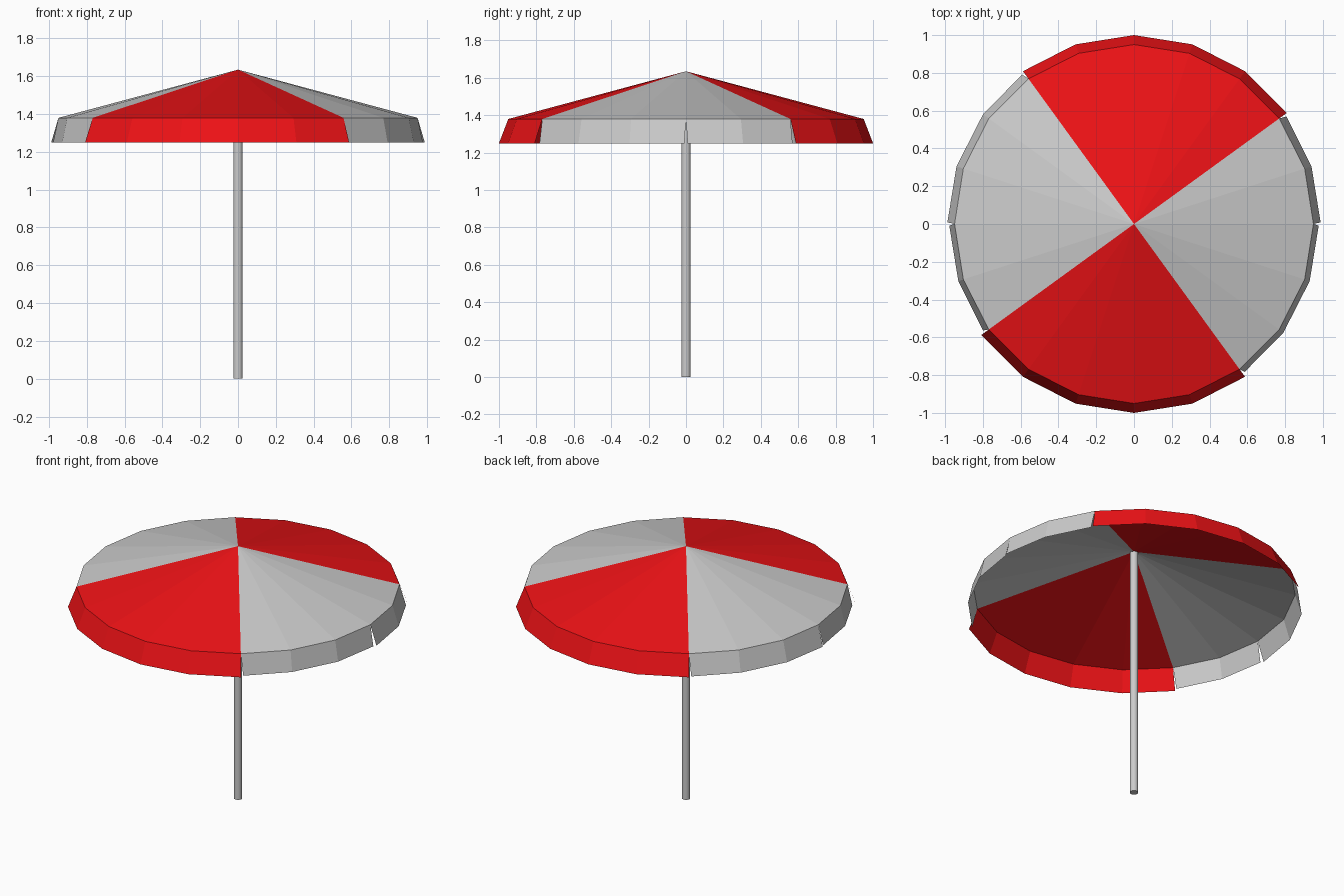
import bpy, bmesh
from math import radians, sin, cos

if "Cube" in bpy.data.objects:
    bpy.data.objects.remove(bpy.data.objects["Cube"])

STEP = 18                      # 20-sided canopy
APEX_Z, EAVE_Z, HEM_Z = 1.635, 1.38, 1.25
EAVE_R = 0.95

red = bpy.data.materials.new("red_cloth")
red.diffuse_color = (0.85, 0.006, 0.008, 1)
red.use_nodes = True
red.node_tree.nodes["Principled BSDF"].inputs["Base Color"].default_value = red.diffuse_color


def ring_point(radius, deg, z):
    a = radians(deg)
    return (radius * cos(a), radius * sin(a), z)


def finish(name, bm, mat=None):
    me = bpy.data.meshes.new(name)
    bm.to_mesh(me)
    bm.free()
    ob = bpy.data.objects.new(name, me)
    bpy.context.collection.objects.link(ob)
    if mat:
        me.materials.append(mat)
    return ob


def roof_panel(name, start, mat=None):
    """Quarter of the sloping cone."""
    bm = bmesh.new()
    apex = bm.verts.new((0, 0, APEX_Z))
    rim = [bm.verts.new(ring_point(EAVE_R, start + i * STEP, EAVE_Z)) for i in range(6)]
    for a, b in zip(rim, rim[1:]):
        bm.faces.new((apex, a, b))
    finish(name, bm, mat)


def valance(name, start, end, hem_r, gap_start=0, gap_end=0, mat=None):
    """Flared hanging strip; the gaps (degrees) open a slit at its lower ends."""
    bm = bmesh.new()
    angles = [start] + [a for a in range(-360, 361, STEP) if start < a < end] + [end]
    top = [bm.verts.new(ring_point(EAVE_R, a, EAVE_Z)) for a in angles]
    angles[0] += gap_start
    angles[-1] -= gap_end
    low = [bm.verts.new(ring_point(hem_r, a, HEM_Z)) for a in angles]
    for i in range(len(top) - 1):
        bm.faces.new((top[i], low[i], low[i + 1], top[i + 1]))
    finish(name, bm, mat)


# Four roof panels
roof_panel("roof_back", 36, red)
roof_panel("roof_left", 126)
roof_panel("roof_front", 216, red)
roof_panel("roof_right", -54)

# Hanging valances: red ones whole, grey ones split at the sides
valance("valance_back", 36, 126, 1.0, mat=red)
valance("valance_front", 216, 306, 1.0, mat=red)
valance("valance_right_rear", 0, 36, 0.988, 0.5, 0.8)
valance("valance_left_rear", 126, 180, 0.988, 0.8, 0.5)
valance("valance_left_front", 180, 216, 0.978, 0.5, 0.8)
valance("valance_right_front", -54, 0, 0.978, 0.8, 0.5)

# Pole
bpy.ops.mesh.primitive_cylinder_add(vertices=16, radius=0.025, depth=1.625,
                                    location=(0, 0, 0.8125))
bpy.context.object.name = "pole"
bpy.ops.object.shade_smooth_by_angle(angle=radians(40))
